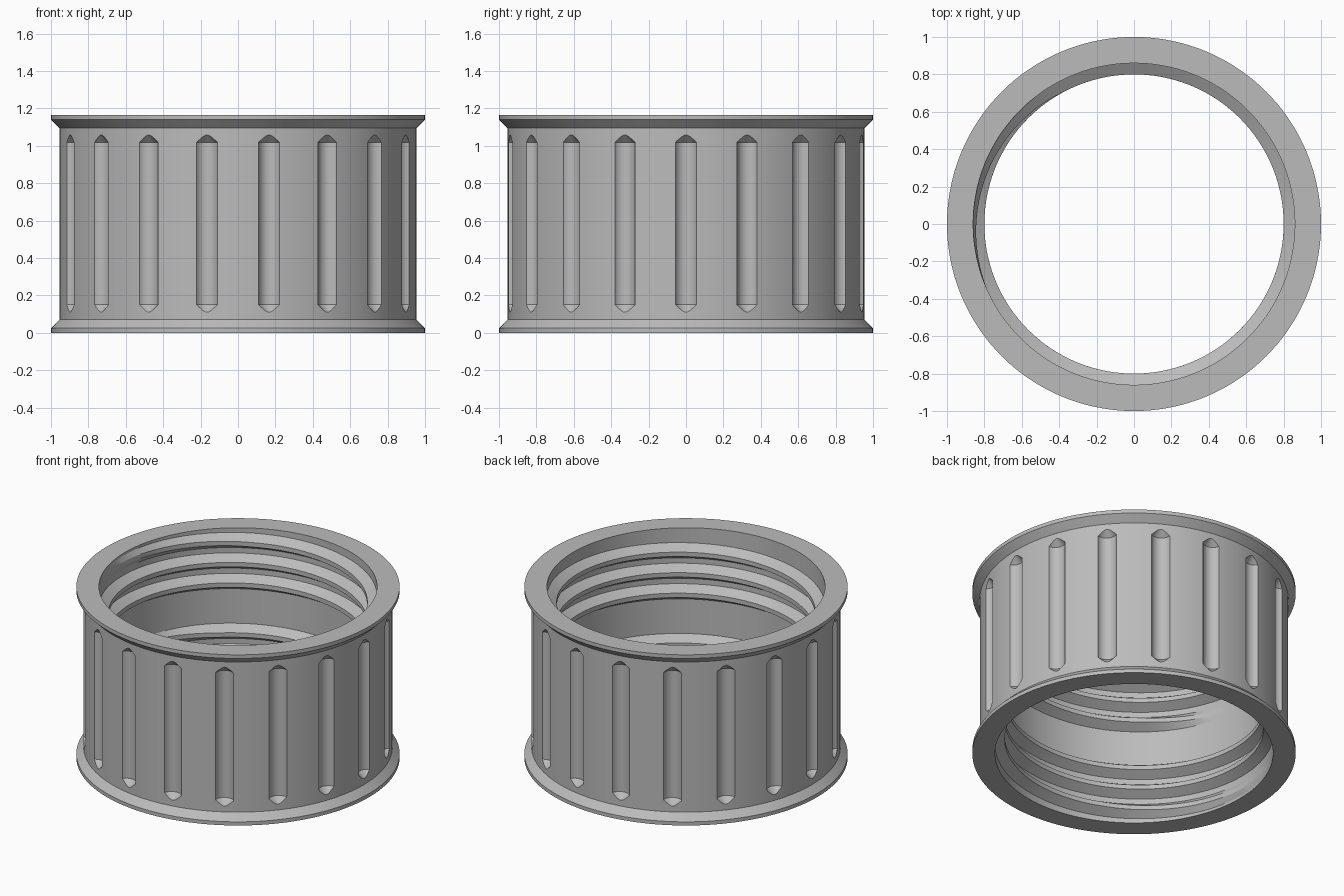
import bpy, bmesh, math
from mathutils import Matrix, Vector

HEIGHT = 1.165
BORE = 0.86        # plain inner radius
CREST = 0.80       # thread crest radius
BODY = 0.955       # outer wall radius
PITCH = 0.14

cube = bpy.data.objects.get("Cube")
if cube:
    bpy.data.objects.remove(cube, do_unlink=True)

grey = bpy.data.materials.new("plain_grey")
grey.use_nodes = True
colour = (0.5, 0.5, 0.5, 1)
grey.diffuse_color = colour
for node in grey.node_tree.nodes:
    if node.type == 'BSDF_PRINCIPLED':
        node.inputs["Base Color"].default_value = colour


def make_object(name, bm):
    bmesh.ops.recalc_face_normals(bm, faces=bm.faces[:])
    mesh = bpy.data.meshes.new(name)
    bm.to_mesh(mesh)
    bm.free()
    obj = bpy.data.objects.new(name, mesh)
    mesh.materials.append(grey)
    bpy.context.collection.objects.link(obj)
    return obj


def activate(obj):
    bpy.ops.object.select_all(action='DESELECT')
    obj.select_set(True)
    bpy.context.view_layer.objects.active = obj


def skin(bm, rings, closed):
    """Bridge a list of closed cross-sections with quads."""
    n = len(rings[0])
    pairs = list(zip(rings, rings[1:]))
    if closed:
        pairs.append((rings[-1], rings[0]))
    for a, b in pairs:
        for i in range(n):
            j = (i + 1) % n
            bm.faces.new((a[i], a[j], b[j], b[i]))
    if not closed:
        bm.faces.new(rings[0])
        bm.faces.new(rings[-1])


def polar(radius, angle, z):
    return Vector((radius * math.cos(angle), radius * math.sin(angle), z))


def revolve(bm, profile, segments, centre=Vector()):
    rings = []
    for s in range(segments):
        angle = math.tau * s / segments
        rings.append([bm.verts.new(centre + polar(r, angle, z)) for r, z in profile])
    skin(bm, rings, True)


# Ring wall with a chamfered flange at each end
lower = [(BORE, 0), (1, 0), (1, 0.025), (BODY, 0.07)]
upper = [(r, HEIGHT - z) for r, z in reversed(lower)]
bm = bmesh.new()
revolve(bm, lower + upper, 144)
ring = make_object("ring_body", bm)

# Grip grooves: upright round cutters with 45 degree conical tips
GROOVES, CUT_R, CUT_OFFSET = 18, 0.062, 0.022
LOW, HIGH, SIDES = 0.15, 1.018, 32
bm = bmesh.new()
for g in range(GROOVES):
    centre = polar(BODY + CUT_OFFSET, math.tau * g / GROOVES, 0)
    for z, r1, r2 in ((LOW - CUT_R / 2, 0, CUT_R),
                      ((LOW + HIGH) / 2, CUT_R, CUT_R),
                      (HIGH + CUT_R / 2, CUT_R, 0)):
        depth = HIGH - LOW if r1 == r2 else CUT_R
        bmesh.ops.create_cone(bm, cap_ends=False, segments=SIDES, radius1=r1, radius2=r2,
                              depth=depth, matrix=Matrix.Translation(centre + Vector((0, 0, z))))
bmesh.ops.remove_doubles(bm, verts=bm.verts[:], dist=0.0005)
cutter = make_object("groove_cutter", bm)
cutter.hide_render = True

cut = ring.modifiers.new("grooves", 'BOOLEAN')
cut.operation = 'DIFFERENCE'
cut.solver = 'EXACT'
cut.object = cutter
activate(ring)
bpy.ops.object.modifier_apply(modifier=cut.name)
bpy.data.objects.remove(cutter, do_unlink=True)


# Internal screw threads, one running in from each end
def make_thread(name, from_top):
    bm = bmesh.new()
    start, end, steps = -0.2, 2.85, 360
    rings = []
    for s in range(steps + 1):
        turn = start + (end - start) * s / steps
        fade = min(1, (turn - start) / 0.25, (end - turn) / 0.1)
        crest = BORE + 0.002 - (BORE + 0.002 - CREST) * max(fade, 0)
        angle = math.radians(135) - math.tau * turn
        depth = 0.08 + PITCH * turn
        section = []
        for r, dz in ((BORE + 0.005, -0.055), (crest, -0.015),
                      (crest, 0.015), (BORE + 0.005, 0.055)):
            p = polar(r, angle, HEIGHT - max(depth + dz, 0.003))
            if not from_top:
                p = Vector((p.x, -p.y, HEIGHT - p.z))
            section.append(bm.verts.new(p))
        rings.append(section)
    skin(bm, rings, False)
    return make_object(name, bm)


parts = [ring, make_thread("upper_thread", True), make_thread("lower_thread", False)]

for obj in parts:
    activate(obj)
    bpy.ops.object.shade_smooth_by_angle(angle=math.radians(25))
